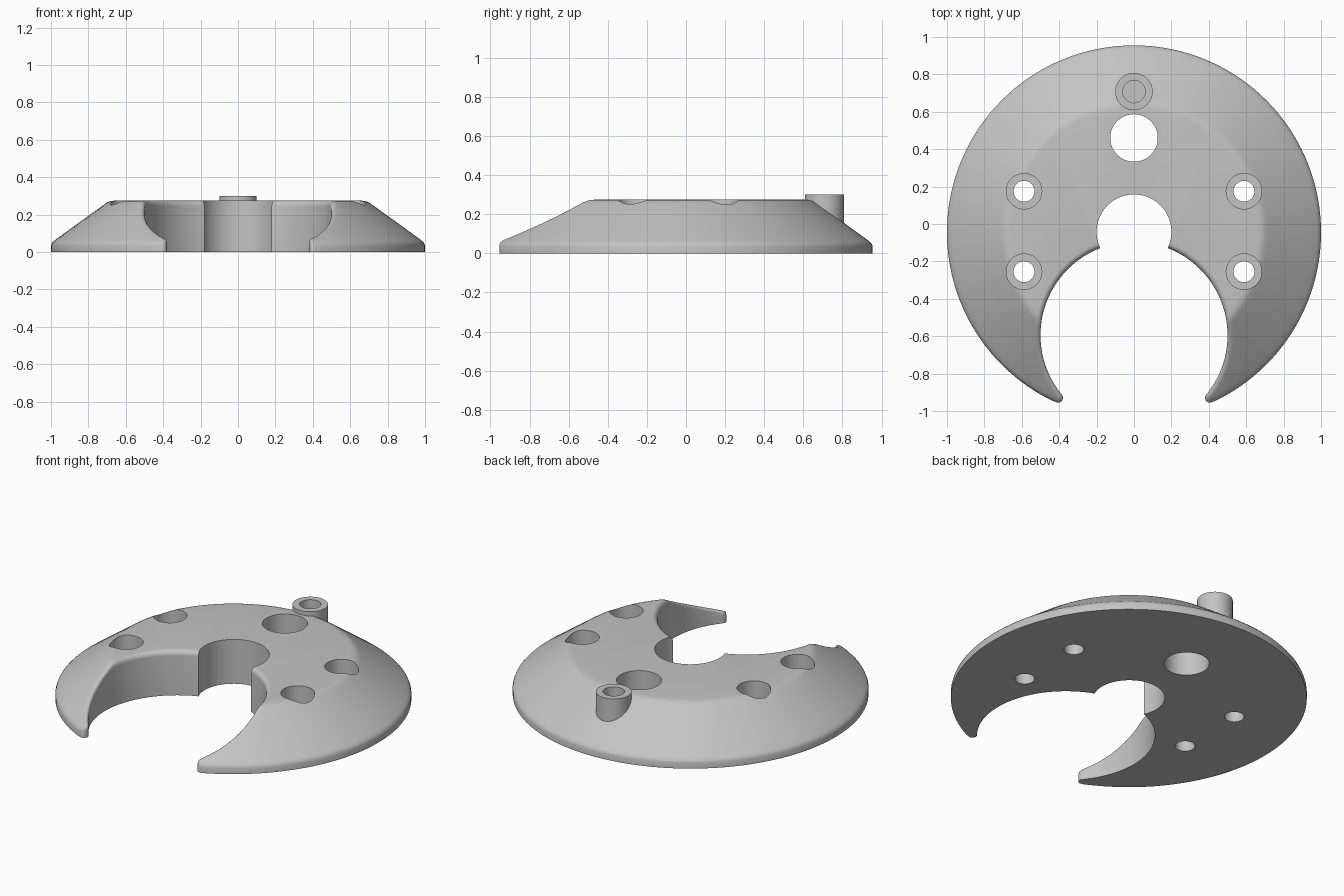
import bpy, bmesh, math

cube = bpy.data.objects.get("Cube")
if cube:
    bpy.data.objects.remove(cube, do_unlink=True)

DISC_Y = -0.045              # centre of the round plate
NOTCH_Y, NOTCH_R = -0.595, 0.5
TIP_X, TIP_Y, TIP_R = 0.405, -0.93, 0.025
FILLET = 0.03
# Plate profile: radius, height
PROFILE = [(0.66, 0.275), (0.685, 0.272), (0.70, 0.265), (0.715, 0.255),
           (0.78, 0.208), (0.845, 0.161), (0.91, 0.114),
           (0.975, 0.067), (0.986, 0.058), (0.995, 0.048), (1.0, 0.035)]

grey = bpy.data.materials.new("light grey")
grey.use_nodes = True
colour = (0.55, 0.55, 0.55, 1)
grey.diffuse_color = colour
grey.node_tree.nodes["Principled BSDF"].inputs["Base Color"].default_value = colour


def surface(rho):
    """Height of the plate at a distance from its centre."""
    if rho <= PROFILE[0][0]:
        return PROFILE[0][1]
    for (r0, z0), (r1, z1) in zip(PROFILE, PROFILE[1:]):
        if rho <= r1:
            return z0 + (z1 - z0) * (rho - r0) / (r1 - r0)
    return PROFILE[-1][1]


def reach(rho, angle):
    """Distance from the notch centre to a plate circle along a ray."""
    gap = DISC_Y - NOTCH_Y
    b = gap * math.cos(angle)
    return b + math.sqrt(rho * rho - gap * gap + b * b)


def column(angle, tip_angle, tip_dist):
    """Cross-section of the crescent along one ray from the notch centre."""
    inner, outer = NOTCH_R, reach(1.0, angle)
    over = abs(angle) - tip_angle
    if over > 0:
        half = math.sqrt(max(0, TIP_R ** 2 - (tip_dist * math.sin(over)) ** 2))
        if half < 1e-4:
            half = 0
        inner = tip_dist * math.cos(over) - half
        outer = tip_dist * math.cos(over) + half
    steps = [FILLET * (1 - math.cos(math.radians(a))) for a in range(0, 91, 15)]
    dists = [inner + d for d in steps] + [reach(r, angle) for r, _ in PROFILE]
    dists = sorted(min(max(t, inner), outer) for t in dists)
    dists[-1] = outer
    ring = [(inner, 0)]
    for t in dists:
        x, y = t * math.sin(angle), NOTCH_Y + t * math.cos(angle)
        z = surface(math.hypot(x, y - DISC_Y))
        d = min(t - inner, FILLET)
        drop = FILLET - math.sqrt(max(0, FILLET ** 2 - (FILLET - d) ** 2))
        ring.append((t, z - min(drop, 0.6 * z)))
    ring.append((outer, 0))
    return [(t * math.sin(angle), NOTCH_Y + t * math.cos(angle), z) for t, z in ring]


def crescent_plate():
    tip_angle = math.atan2(TIP_X, TIP_Y - NOTCH_Y)
    tip_dist = math.hypot(TIP_X, TIP_Y - NOTCH_Y)
    spread = math.asin(TIP_R / tip_dist)
    n, k = 80, 8
    side = [tip_angle * i / n for i in range(1, n + 1)]
    side += [tip_angle + spread * math.sin(math.pi / 2 * i / k) for i in range(1, k + 1)]
    angles = [-a for a in reversed(side)] + [0] + side
    bm = bmesh.new()
    rings = [[bm.verts.new(p) for p in column(a, tip_angle, tip_dist)] for a in angles]
    for a, b in zip(rings, rings[1:]):
        for i in range(len(a)):
            j = (i + 1) % len(a)
            bm.faces.new((a[i], a[j], b[j], b[i]))
    bmesh.ops.remove_doubles(bm, verts=bm.verts, dist=1e-5)
    bmesh.ops.recalc_face_normals(bm, faces=bm.faces)
    mesh = bpy.data.meshes.new("crescent_plate")
    bm.to_mesh(mesh)
    bm.free()
    obj = bpy.data.objects.new("crescent_plate", mesh)
    bpy.context.collection.objects.link(obj)
    mesh.materials.append(grey)
    return obj


def combine(target, operation, x, y, radius, z0, z1, sides=64):
    """Join or cut an upright cylinder."""
    bpy.ops.mesh.primitive_cylinder_add(vertices=sides, radius=radius, depth=z1 - z0,
                                        location=(x, y, (z0 + z1) / 2))
    tool = bpy.context.object
    tool.name = "helper_cylinder"
    tool.hide_render = True
    tool.data.materials.append(grey)
    mod = target.modifiers.new("shape", "BOOLEAN")
    mod.operation = operation
    mod.solver = "EXACT"
    mod.object = tool
    bpy.context.view_layer.objects.active = target
    bpy.ops.object.modifier_apply(modifier=mod.name)
    bpy.data.objects.remove(tool, do_unlink=True)


plate = crescent_plate()

# Raised boss with a blind hole
combine(plate, "UNION", 0, 0.708, 0.1, 0.08, 0.3)
combine(plate, "DIFFERENCE", 0, 0.708, 0.06, 0.2, 0.4)

# Central bore and the round hole behind it
combine(plate, "DIFFERENCE", 0, DISC_Y + 0.003, 0.2, -0.1, 0.5, 96)
combine(plate, "DIFFERENCE", 0, 0.46, 0.127, -0.1, 0.5)

# Four counterbored screw holes
for x in (-0.588, 0.588):
    for y in (-0.255, 0.175):
        combine(plate, "DIFFERENCE", x, y, 0.095, 0.1, 0.5)
        combine(plate, "DIFFERENCE", x, y, 0.056, -0.1, 0.5, 48)

bpy.ops.object.select_all(action="DESELECT")
plate.select_set(True)
bpy.context.view_layer.objects.active = plate
bpy.ops.object.shade_smooth_by_angle(angle=math.radians(30))
